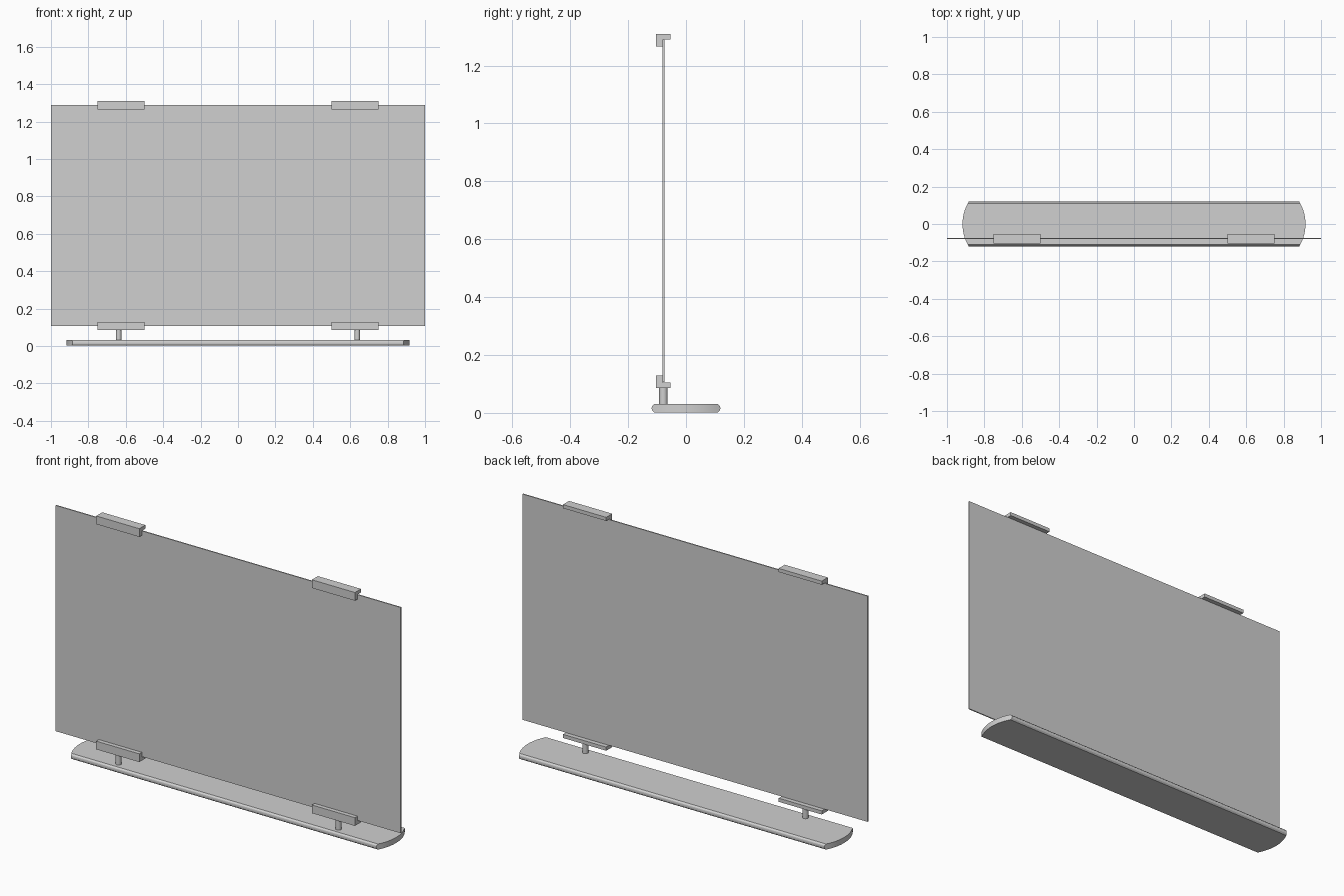
import bpy, bmesh, math

if "Cube" in bpy.data.objects:
    bpy.data.objects.remove(bpy.data.objects["Cube"])

grey = bpy.data.materials.new("neutral grey")
grey.diffuse_color = (0.63, 0.63, 0.63, 1)
grey.use_nodes = True
grey.node_tree.nodes["Principled BSDF"].inputs["Base Color"].default_value = grey.diffuse_color


def finish(bm, name, smooth=False):
    bmesh.ops.recalc_face_normals(bm, faces=bm.faces)
    me = bpy.data.meshes.new(name)
    bm.to_mesh(me)
    bm.free()
    me.materials.append(grey)
    ob = bpy.data.objects.new(name, me)
    bpy.context.collection.objects.link(ob)
    if smooth:
        bpy.ops.object.select_all(action='DESELECT')
        ob.select_set(True)
        bpy.context.view_layer.objects.active = ob
        bpy.ops.object.shade_smooth_by_angle(angle=math.radians(30))
    return ob


def skin(bm, rings):
    """Join stacked rings of equal length and cap both ends."""
    loops = [[bm.verts.new(p) for p in r] for r in rings]
    n = len(loops[0])
    for a, b in zip(loops, loops[1:]):
        for i in range(n):
            j = (i + 1) % n
            bm.faces.new((a[i], a[j], b[j], b[i]))
    bm.faces.new(loops[0])
    bm.faces.new(loops[-1])


# Base: long flat foot with bowed ends and bevelled long edges
HALF_D, CORNER_X, SAG, SEGS = 0.119, 0.884, 0.033, 12
R = (HALF_D ** 2 + SAG ** 2) / (2 * SAG)


def outline(d, z):
    ys = [-d + 2 * d * i / SEGS for i in range(SEGS + 1)]
    end = [(CORNER_X + SAG - R + math.sqrt(R * R - y * y), y, z) for y in ys]
    return end + [(-x, -y, z) for x, y, z in end]


bm = bmesh.new()
skin(bm, [outline(d, z) for d, z in
          ((0.110, 0.002), (0.117, 0.009), (0.119, 0.0165), (0.117, 0.024), (0.110, 0.031))])
finish(bm, "base", True)

# Panel: thin upright sheet
bm = bmesh.new()
skin(bm, [[(x, y, z) for x, y in ((-1, -0.081), (1, -0.081), (1, -0.075), (-1, -0.075))]
          for z in (0.106, 1.289)])
finish(bm, "panel")

# Clips: L-shaped brackets gripping the front face and the edge of the panel
MID_Z = 0.6975
profile = [(-0.103, 0.086), (-0.053, 0.086), (-0.053, 0.105),
           (-0.081, 0.105), (-0.081, 0.129), (-0.103, 0.129)]
for side, sname in ((-1, "left"), (1, "right")):
    for top in (False, True):
        pts = [(y, 2 * MID_Z - z if top else z) for y, z in profile]
        bm = bmesh.new()
        skin(bm, [[(side * x, y, z) for y, z in pts] for x in (0.5, 0.75)])
        finish(bm, f"{'upper' if top else 'lower'}_clip_{sname}")

    # Posts: short round pins from base to lower clips
    bm = bmesh.new()
    ring = [2 * math.pi * i / 24 for i in range(24)]
    skin(bm, [[(side * 0.638 + 0.0145 * math.cos(a), -0.078 + 0.0145 * math.sin(a), z)
               for a in ring] for z in (0.029, 0.088)])
    finish(bm, f"post_{sname}", True)
